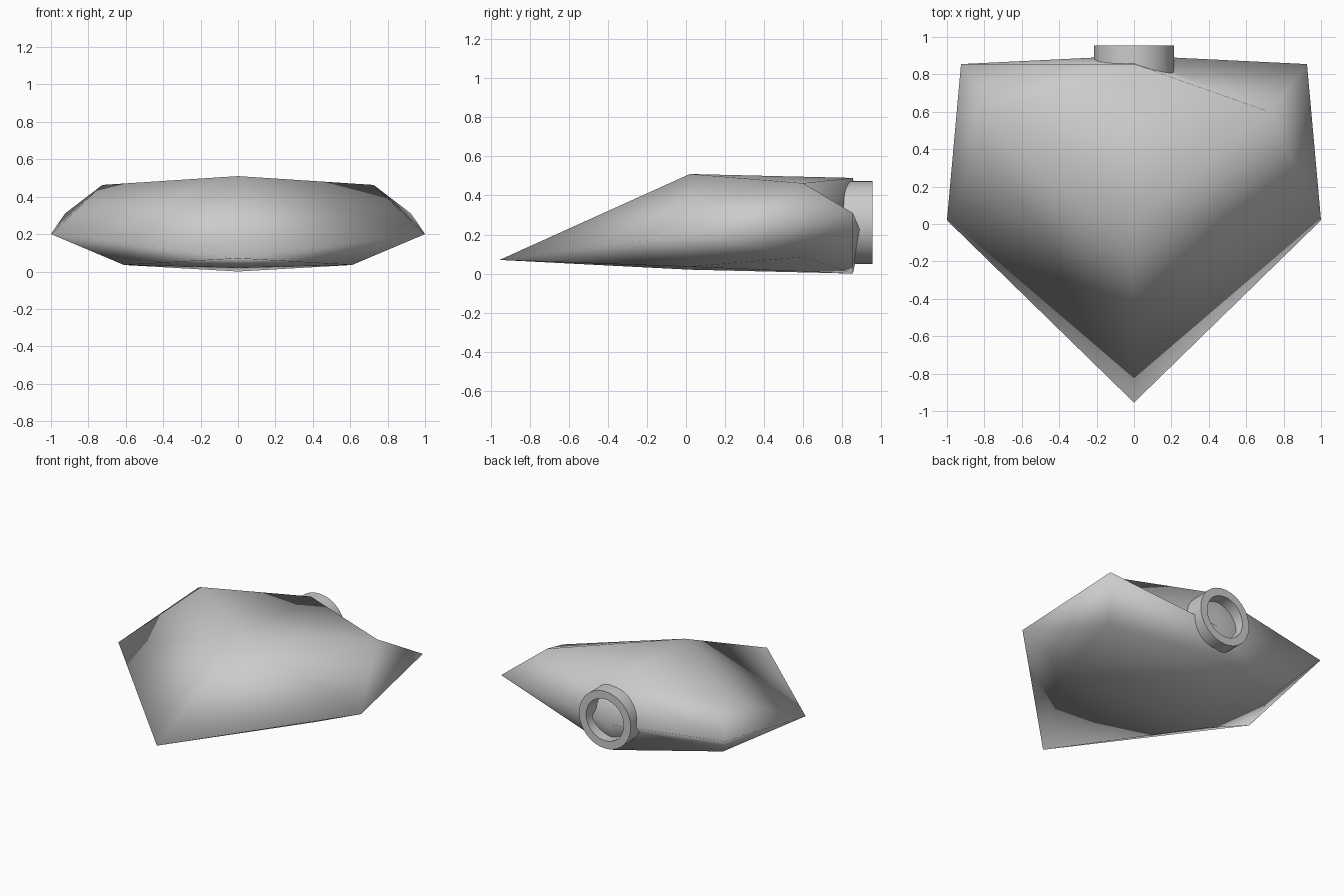
import bpy, bmesh, math
from mathutils import Vector

if "Cube" in bpy.data.objects:
    bpy.data.objects.remove(bpy.data.objects["Cube"])


def finish(bm, name, angle=None):
    bmesh.ops.remove_doubles(bm, verts=bm.verts, dist=1e-4)
    bmesh.ops.recalc_face_normals(bm, faces=bm.faces)
    for f in bm.faces:
        f.smooth = True
    if angle:
        for e in bm.edges:
            if len(e.link_faces) == 2 and e.calc_face_angle() > angle:
                e.smooth = False
    me = bpy.data.meshes.new(name)
    bm.to_mesh(me)
    bm.free()
    ob = bpy.data.objects.new(name, me)
    bpy.context.collection.objects.link(ob)
    return ob


# Faceted hull: centre-line points, and half points mirrored to both sides
centre = {'N': (0, -0.955, 0.07), 'A': (0, 0.02, 0.51), 'T': (0, 0.855, 0.49),
          'M': (0, 0.90, 0.205), 'K': (0, 0.855, 0.0), 'B': (0, 0.02, 0.02)}
half = {'S': (1.0, 0.02, 0.20), 'C': (0.925, 0.855, 0.31), 'U': (0.725, 0.60, 0.463),
        'L': (0.725, 0.60, 0.085), 'D': (0.61, 0.02, 0.035)}
shared = ['NSA', 'ASU', 'AUT', 'SCU', 'NDS', 'SDL', 'SLC', 'NBD', 'DKL', 'DBK']
# The stern is folded differently on each side
stern = {1: ['TUM', 'UCM', 'CKM', 'CLK'], -1: ['TUC', 'TCM', 'LMC', 'LKM']}

bm = bmesh.new()
mid = {k: bm.verts.new(p) for k, p in centre.items()}
for side in (1, -1):
    v = dict(mid)
    v.update({k: bm.verts.new((side * x, y, z)) for k, (x, y, z) in half.items()})
    for tri in shared + stern[side]:
        bm.faces.new([v[c] for c in tri])
finish(bm, "hull")

# Exhaust ring: rectangular profile spun about the y axis
bm = bmesh.new()
cz = 0.262
prof = [(0.213, 0.78), (0.213, 0.955), (0.155, 0.955), (0.155, 0.78)]
vs = [bm.verts.new((r, y, cz)) for r, y in prof]
es = [bm.edges.new((vs[i], vs[(i + 1) % 4])) for i in range(4)]
bmesh.ops.spin(bm, geom=vs + es, cent=Vector((0, 0, cz)), axis=Vector((0, 1, 0)),
               angle=math.tau, steps=32)
finish(bm, "exhaust_ring", math.radians(40))
